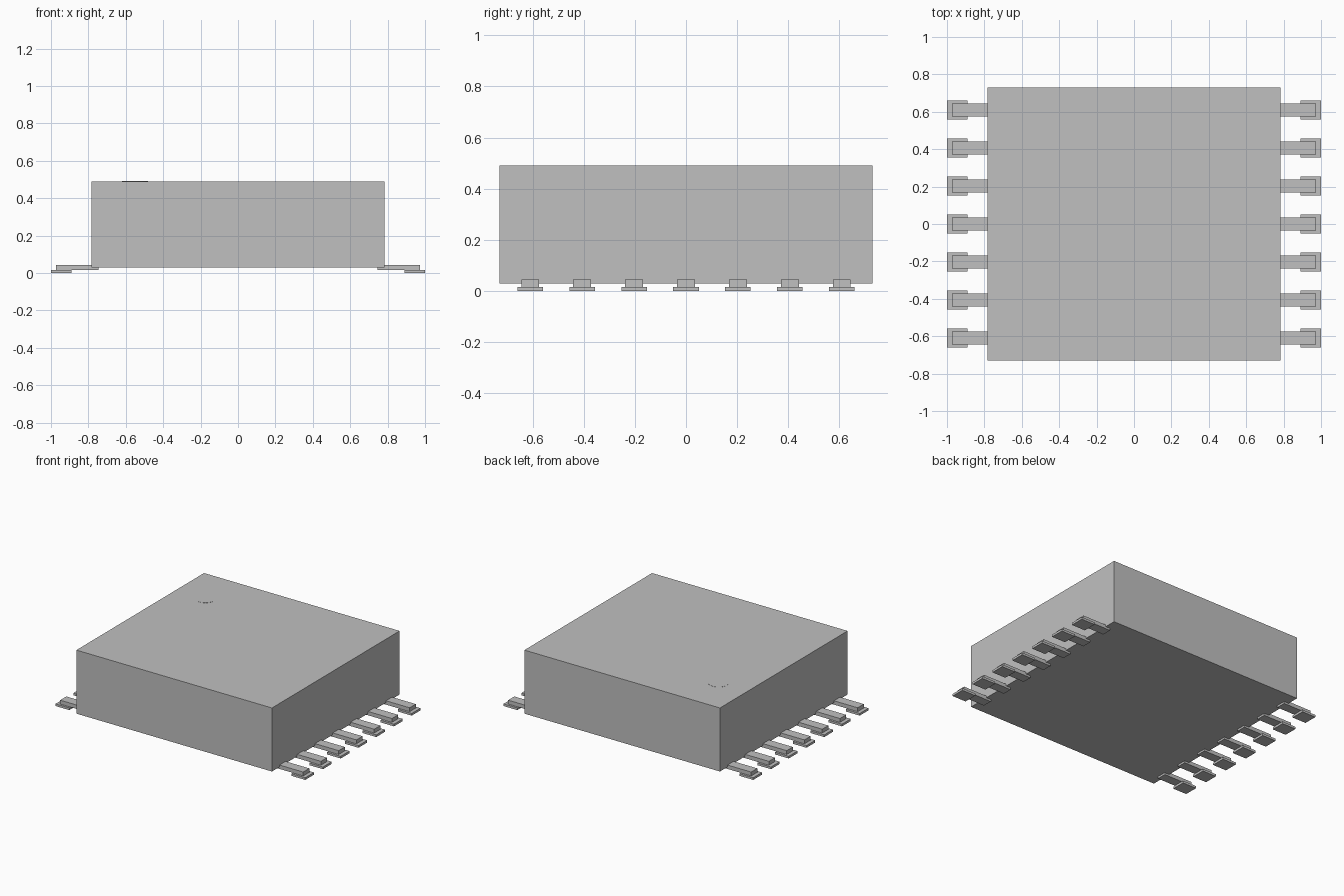
import bpy

# Remove the default object
cube = bpy.data.objects.get("Cube")
if cube:
    bpy.data.objects.remove(cube, do_unlink=True)

# Single flat colour
grey = bpy.data.materials.new("light grey")
grey.use_nodes = True
colour = (0.527, 0.527, 0.527, 1)
grey.diffuse_color = colour
grey.node_tree.nodes["Principled BSDF"].inputs["Base Color"].default_value = colour


def box(name, low, high):
    """Axis-aligned box between two opposite corners."""
    bpy.ops.mesh.primitive_cube_add(size=1)
    ob = bpy.context.object
    ob.name = name
    for v in ob.data.vertices:
        v.co = [a if c < 0 else b for c, a, b in zip(v.co, low, high)]
    ob.data.materials.append(grey)
    return ob


# Package body
BODY_TOP = 0.49
box("body", (-0.783, -0.73, 0.03), (0.783, 0.73, BODY_TOP))

# Pin-one marker, a thin disc on the top face
bpy.ops.mesh.primitive_cylinder_add(vertices=32, radius=0.07, depth=0.002,
                                    location=(-0.55, 0.413, BODY_TOP))
marker = bpy.context.object
marker.name = "pin_one_marker"
marker.data.materials.append(grey)

# Seven leads and solder pads per side
PITCH = 0.203
LEAD_BASE = 0.016
for side, sign in (("left", 1), ("right", -1)):
    for i in range(7):
        y = (i - 3) * PITCH
        for part, inner, outer, half, z0, z1 in (
                ("lead", 0.745, 0.973, 0.035, LEAD_BASE, 0.044),
                ("pad", 0.89, 1.0, 0.05, 0, LEAD_BASE)):
            x0, x1 = sorted((sign * inner, sign * outer))
            box(f"{side}_{part}_{i + 1}", (x0, y - half, z0), (x1, y + half, z1))
